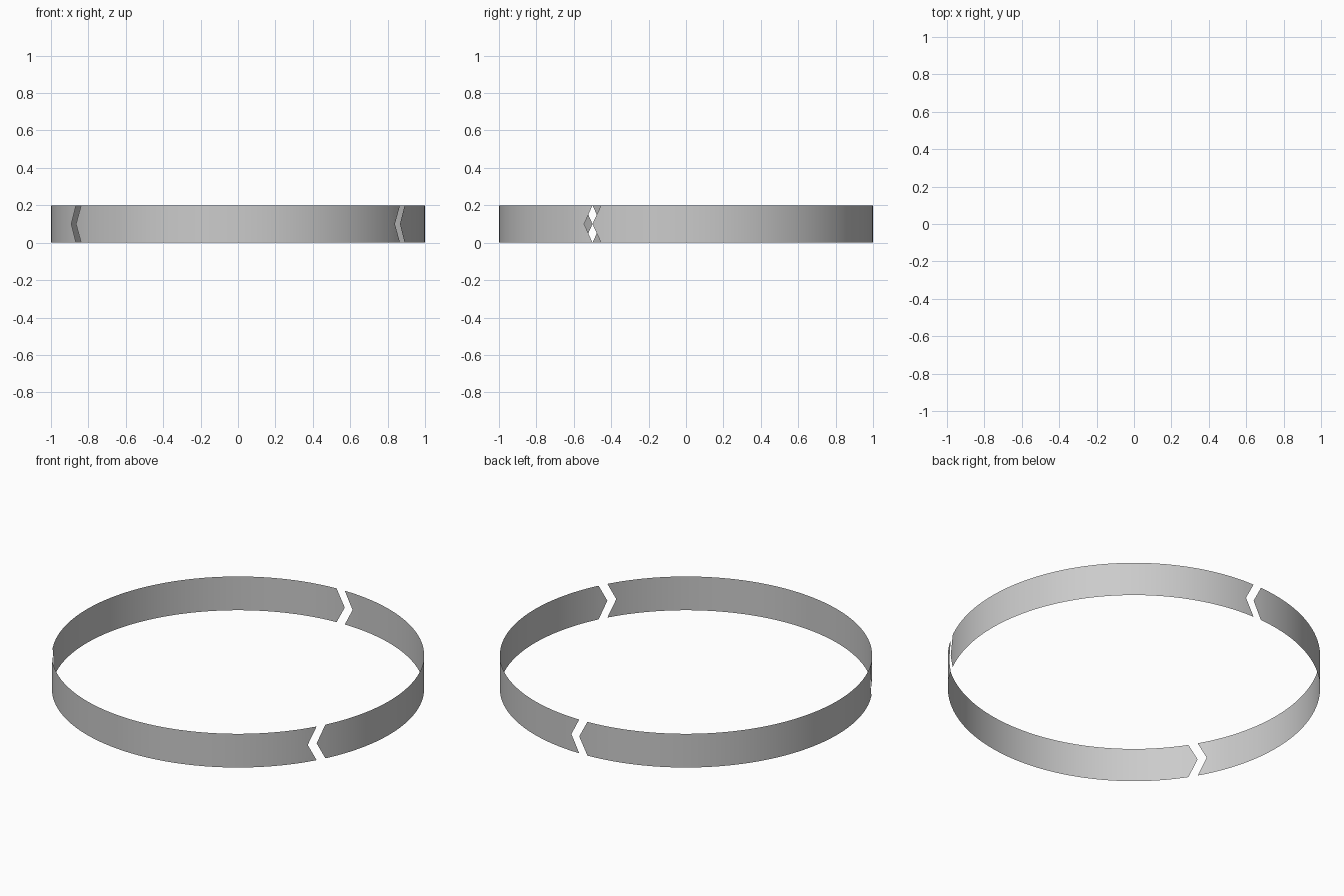
import bpy, bmesh
from math import radians, cos, sin

if "Cube" in bpy.data.objects:
    bpy.data.objects.remove(bpy.data.objects["Cube"])

RADIUS, HEIGHT = 1.0, 0.2
GAP = 3          # gap width and chevron depth, in degrees
SPAN = 120       # three bands around the circle
HEIGHTS = (0.0, HEIGHT / 2, HEIGHT)


def band(name, start):
    """Thin curved strip with a chevron point at its start and a notch at its end."""
    bm = bmesh.new()

    def vert(deg, z):
        a = radians(start + deg)
        return bm.verts.new((RADIUS * cos(a), RADIUS * sin(a), z))

    # regular part of the strip
    cols = [[vert(d, z) for z in HEIGHTS] for d in range(GAP, SPAN - GAP + 1)]
    for a, b in zip(cols, cols[1:]):
        for i in range(2):
            bm.faces.new((a[i], b[i], b[i + 1], a[i + 1]))

    # pointed start
    tip, first = vert(0, HEIGHT / 2), cols[0]
    bm.faces.new((tip, first[0], first[1]))
    bm.faces.new((tip, first[1], first[2]))

    # notched end
    last = cols[-1]
    bm.faces.new((last[0], vert(SPAN, 0), last[1]))
    bm.faces.new((last[1], vert(SPAN, HEIGHT), last[2]))

    for f in bm.faces:
        f.smooth = True
    mesh = bpy.data.meshes.new(name)
    bm.to_mesh(mesh)
    bm.free()
    obj = bpy.data.objects.new(name, mesh)
    bpy.context.collection.objects.link(obj)


# three arrow-shaped bands forming the ring
for n, angle in enumerate((-30, 90, 210), 1):
    band(f"arrow_band_{n}", angle)
